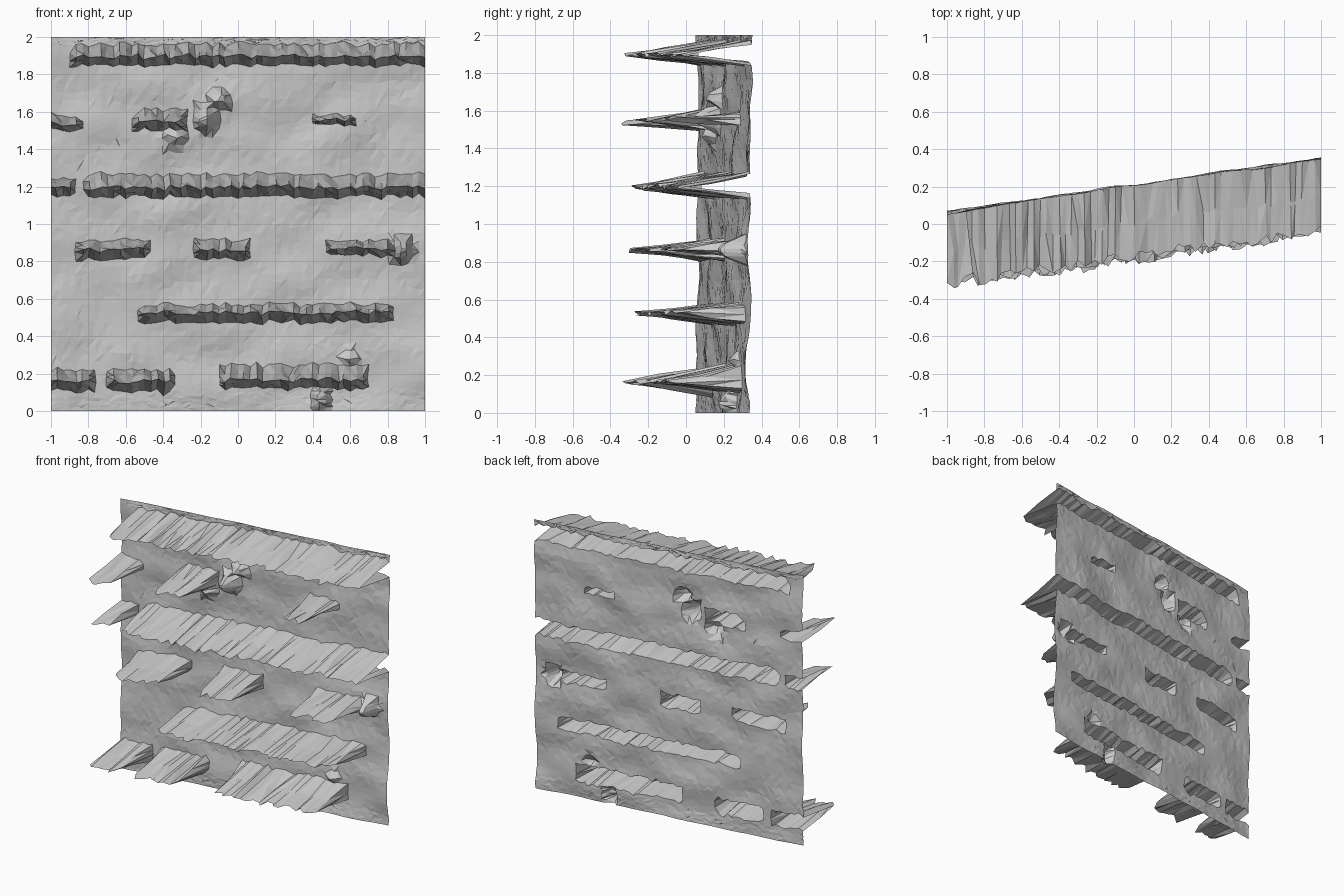
import bpy, bmesh, random
from mathutils import Vector, noise

random.seed(7)
if "Cube" in bpy.data.objects:
    bpy.data.objects.remove(bpy.data.objects["Cube"], do_unlink=True)

# Ledge rows: each ledge is (x start, x end, root bottom z, tip z, root top z)
LEDGE_ROWS = [
    [(-1, -.79, .11, .165, .22), (-.66, -.35, .10, .16, .22), (-.08, .67, .12, .165, .245)],
    [(-.51, .80, .475, .525, .57)],
    [(-.83, -.51, .815, .865, .915), (-.20, .05, .815, .865, .92), (.48, .81, .83, .865, .91)],
    [(-1, -.91, 1.15, 1.195, 1.24), (-.79, 1, 1.145, 1.195, 1.265)],
    [(-1, -.85, 1.50, 1.535, 1.58), (-.54, -.29, 1.50, 1.545, 1.61), (.42, .61, 1.53, 1.555, 1.58)],
    [(-.86, 1, 1.85, 1.895, 1.96)],
]
# Small lumps: centre x, centre z, half width, half height, depth
LUMPS = [(-.17, 1.56, .06, .08, .13), (-.10, 1.67, .06, .06, .08), (-.34, 1.47, .07, .06, .07),
         (.88, .86, .06, .08, .15), (.44, .06, .05, .08, .09), (.60, .28, .06, .05, .05)]
COLUMNS = 60
FILL = 6
REACH = .405


def jitter(amount):
    return random.uniform(-amount, amount)


def wall_y(x, z):
    """Slanted wall with gentle uneven facets and a few lumps."""
    y = .2 + .14 * x + .006 * (z - 1) * (1 + x)
    y += .022 * noise.noise(Vector((x * 3.5, z * 5, 2)))
    for cx, cz, w, h, depth in LUMPS:
        d = ((x - cx) / w) ** 2 + ((z - cz) / h) ** 2
        y -= depth * max(0, 1 - d)
    return y


def ledge_profile(row, x, edge):
    """Five points from root bottom, over the tip, to root top: (x shift, z, depth)."""
    near = min(row, key=lambda l: max(l[0] - x, x - l[1], 0))
    start, end, low, tip, high = near
    inside = start - .012 <= x <= end + .012
    wobble = jitter(.011)
    reach = REACH + random.uniform(-.055, .012) if inside else 0
    # the outermost columns of a ledge are slightly shorter
    if inside and not edge and min(x - start, end - x) < .025:
        reach *= .88
    slide = 0 if edge else jitter(.011)
    points = []
    for z, part in ((low, 0), (low * .42 + tip * .58, .55), (tip, 1),
                    (high * .45 + tip * .55, .52), (high, 0)):
        points.append((slide * part, z + wobble + jitter(.009), reach * part))
    return points


def column_points(x, edge):
    """All points of one vertical strip, from the foot to the head of the wall."""
    points = []
    below = 0
    for row in LEDGE_ROWS + [None]:
        profile = ledge_profile(row, x, edge) if row else [(0, 2, 0)]
        above = profile[0][1]
        for k in range(FILL):
            t = k / FILL
            shift = jitter(.012) if 0 < k and not edge else 0
            z = below + (above - below) * t
            if k or row is LEDGE_ROWS[0]:
                z += jitter(.006) if k else 0
                points.append(Vector((x + shift, wall_y(x + shift, z) + jitter(.002), z)))
        for slide, z, depth in profile:
            points.append(Vector((x + slide, wall_y(x, z) - depth, z)))
        below = profile[-1][1]
    return points


# Grey stone colour
stone = bpy.data.materials.new("stone_grey")
stone.use_nodes = True
colour = (.6, .6, .6, 1)
stone.diffuse_color = colour
stone.node_tree.nodes["Principled BSDF"].inputs["Base Color"].default_value = colour

# Wall sheet with hollow jagged ledges pushed out of it
bm = bmesh.new()
strips = []
for i in range(COLUMNS + 1):
    edge = i in (0, COLUMNS)
    x = -1 + 2 * i / COLUMNS
    strips.append([bm.verts.new(p) for p in column_points(x, edge)])
for left, right in zip(strips, strips[1:]):
    for j in range(len(left) - 1):
        a, b, c, d = left[j], right[j], right[j + 1], left[j + 1]
        if random.random() < .5:
            bm.faces.new((a, b, c))
            bm.faces.new((a, c, d))
        else:
            bm.faces.new((a, b, d))
            bm.faces.new((b, c, d))

mesh = bpy.data.meshes.new("ledged_wall")
bm.to_mesh(mesh)
bm.free()
mesh.materials.append(stone)
wall = bpy.data.objects.new("ledged_wall", mesh)
bpy.context.collection.objects.link(wall)
